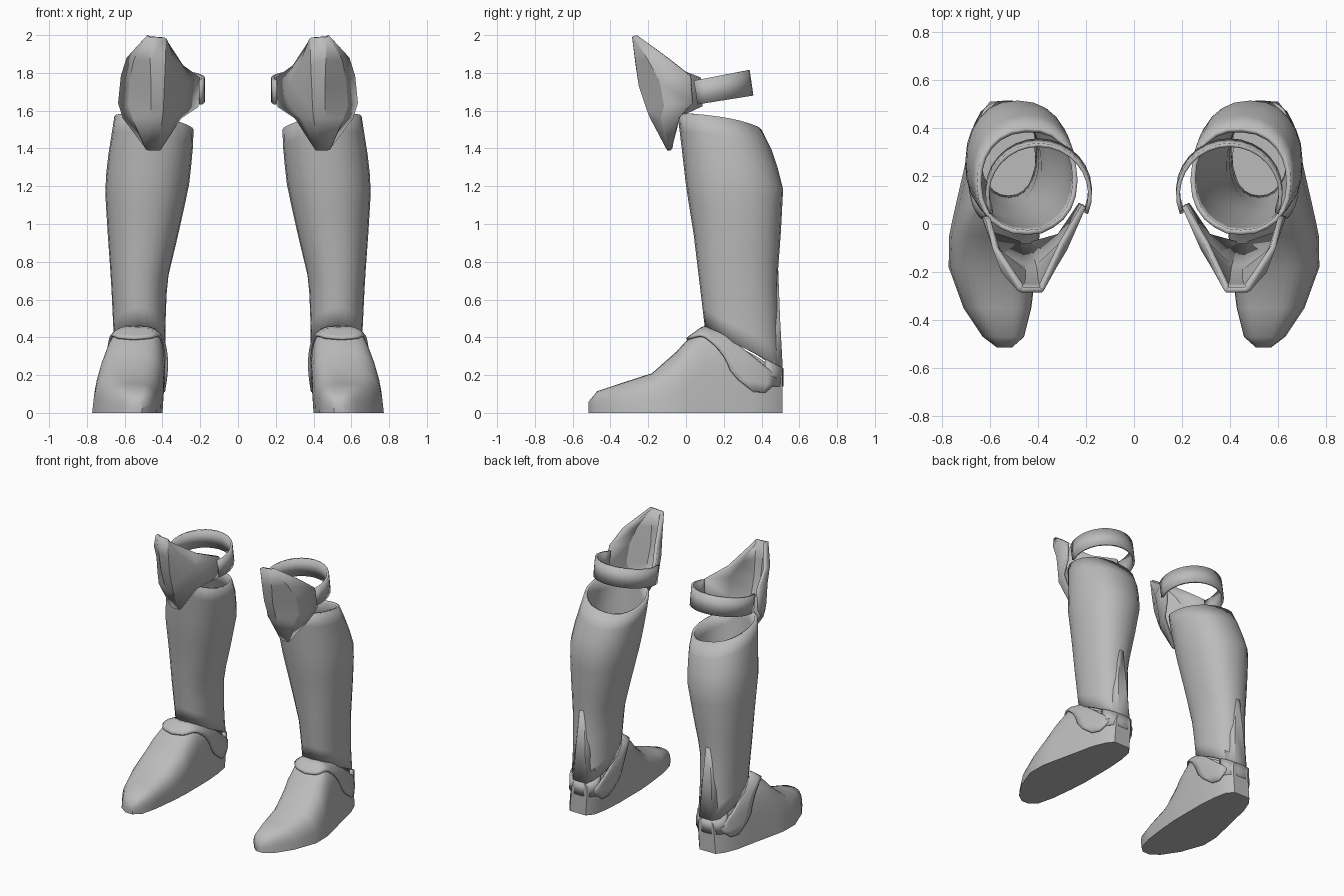
import bpy, bmesh, math
from mathutils import Vector

if "Cube" in bpy.data.objects:
    bpy.data.objects.remove(bpy.data.objects["Cube"])

metal = bpy.data.materials.new("plain grey")
metal.diffuse_color = (0.5, 0.5, 0.5, 1)
metal.use_nodes = True
metal.node_tree.nodes["Principled BSDF"].inputs["Base Color"].default_value = metal.diffuse_color


def lerp_table(table, k):
    """Interpolate rows of (key, values...) at key k."""
    if k <= table[0][0]:
        return table[0][1:]
    for a, b in zip(table, table[1:]):
        if k <= b[0]:
            f = (k - a[0]) / (b[0] - a[0])
            return [p + (q - p) * f for p, q in zip(a[1:], b[1:])]
    return table[-1][1:]


def grid(name, rows, closed=False, caps=False, drop=None, thick=0, angle=35):
    """Skin rows of points, mirrored to both legs; thickness grows inward."""
    bm = bmesh.new()
    vs = [[bm.verts.new(p) for p in r] for r in rows]
    n = len(rows[0])
    for a, b in zip(vs, vs[1:]):
        for i in range(n if closed else n - 1):
            j = (i + 1) % n
            bm.faces.new((a[i], a[j], b[j], b[i]))
    if caps:
        bm.faces.new(vs[0][::-1])
        bm.faces.new(vs[-1])
    bmesh.ops.recalc_face_normals(bm, faces=bm.faces)
    bm.normal_update()
    if not caps:  # open skins: make the normals face away from the leg axis
        c = sum((v.co for v in bm.verts), Vector()) / len(bm.verts)
        if sum((f.calc_center_median() - c).dot(f.normal) * f.calc_area() for f in bm.faces) < 0:
            bmesh.ops.reverse_faces(bm, faces=bm.faces)
    if drop:
        bmesh.ops.delete(bm, geom=[f for f in bm.faces if drop(f)], context='FACES')
    me = bpy.data.meshes.new(name)
    bm.to_mesh(me)
    bm.free()
    ob = bpy.data.objects.new(name, me)
    bpy.context.collection.objects.link(ob)
    me.materials.append(metal)
    bpy.ops.object.select_all(action='DESELECT')
    ob.select_set(True)
    bpy.context.view_layer.objects.active = ob
    bpy.ops.object.shade_smooth_by_angle(angle=math.radians(angle))
    if thick:
        s = ob.modifiers.new("thickness", 'SOLIDIFY')
        s.thickness, s.offset = thick, -1
    m = ob.modifiers.new("other leg", 'MIRROR')
    m.use_axis[0] = True
    m.use_mirror_merge = False
    return ob


# Shoe: y, inner x, outer x, height, roundness
SHOE = [(-.515, .51, .57, .06, .6), (-.47, .46, .63, .115, .6), (-.35, .43, .71, .155, .65),
        (-.18, .41, .772, .21, .65), (-.05, .40, .77, .325, .65), (.0, .40, .76, .38, .6),
        (.09, .40, .74, .445, .55), (.22, .40, .71, .42, .5), (.36, .41, .68, .33, .4),
        (.46, .43, .64, .26, .35), (.51, .47, .60, .235, .3)]


def shoe_point(y, a, grow=0):
    xi, xo, h, e = lerp_table(SHOE, y)
    c, s = math.cos(a), math.sin(a)
    z = (h + grow) * max(s, 0) ** e
    x = (xi + xo) / 2 + ((xo - xi) / 2 + grow) * math.copysign(abs(c) ** e, c)
    return (x - .03 * min(z / .4, 1), y, z)


N = 16
grid("shoe", [[shoe_point(r[0], math.pi * i / N) for i in range(N + 1)] for r in SHOE],
     closed=True, caps=True, angle=40,
     drop=lambda f: f.calc_center_median().y > .12 and f.normal.z > .55)

# Ankle strap: angle from the sole, front y, back y; wide rounded tabs on the sides
STRAP = [(0.06, .36, .42), (.12, .30, .46), (.25, .24, .48), (.45, .21, .48),
         (.7, .16, .38), (1.0, .08, .25), (1.3, .02, .14), (1.571, .0, .10)]
strap = []
for i in range(29):
    a = .06 + (math.pi - .12) * i / 28
    y0, y1 = lerp_table(STRAP, min(a, math.pi - a))
    strap.append([shoe_point(y0 + (y1 - y0) * j / 5, a, .016) for j in range(6)])
grid("ankle_strap", strap, thick=.014)

# Heel strap: continues the strap behind the heel
heel = []
for i in range(13):
    t = math.pi * i / 12
    x, y = .525 + .115 * math.cos(t), .42 + .095 * math.sin(t) ** .7
    heel.append([(x, y, .14), (x, y, .285 - .5 * (y - .42))])
grid("heel_strap", heel, thick=.014)

# Shin guard: z, inner x, outer x, front y, back y
SHIN = [(.24, .385, .66, .12, .51), (.45, .385, .66, .10, .49), (.70, .375, .672, .07, .483),
        (.95, .315, .69, .04, .502), (1.2, .26, .705, .0, .515), (1.38, .24, .685, -.02, .46),
        (1.5, .235, .665, -.035, .40), (1.6, .24, .65, -.045, .36)]
shin = []
M, L = 24, 12
for k in range(L + 1):
    row = []
    for i in range(M):
        a = 2 * math.pi * i / M
        c, s = math.cos(a), math.sin(a)
        low = .345 - .115 * s
        high = 1.535 - .035 * s + .035 * c + (.04 if s < -.9 else 0)
        z = low + (high - low) * k / L
        xi, xo, yf, yb = lerp_table(SHIN, z)
        row.append(((xi + xo) / 2 + (xo - xi) / 2 * math.copysign(abs(c) ** .9, c),
                    (yf + yb) / 2 + (yb - yf) / 2 * math.copysign(abs(s) ** .9, s), z))
    shin.append(row)
grid("shin_guard", shin, closed=True, thick=.02)

# Tendon plate: narrow wedge up the back of the shin guard
grid("tendon_plate", [[(.52 - w, y - .05, z), (.52 - w * .5, y, z), (.52 + w * .5, y, z), (.52 + w, y - .05, z)]
                      for z, y, w in ((.76, .488, .03), (.5, .498, .075), (.24, .512, .10))], thick=.012)

# Knee guard: four edge lines from the peak to the lower tip
INNER = [(.375, -.26, 1.97), (.29, -.08, 1.84), (.20, .07, 1.775), (.21, .08, 1.62), (.30, -.05, 1.56), (.41, -.08, 1.39)]
RIDGE_IN = [(.385, -.285, 1.985), (.385, -.268, 1.85), (.39, -.25, 1.73), (.395, -.21, 1.61), (.40, -.19, 1.56), (.425, -.1, 1.39)]
RIDGE_OUT = [(.47, -.285, 1.99), (.465, -.268, 1.86), (.46, -.25, 1.73), (.46, -.21, 1.61), (.46, -.19, 1.56), (.475, -.1, 1.39)]
OUTER = [(.48, -.26, 2.0), (.59, -.10, 1.88), (.62, .02, 1.785), (.635, .03, 1.64), (.61, -.04, 1.56), (.49, -.08, 1.4)]
knee = []
for p in zip(INNER, RIDGE_IN, RIDGE_OUT, OUTER):
    a, b, c, d = map(Vector, p)
    wide = (d - a).length
    mid_in = (a + b) / 2 + Vector((-.04, -.04, 0)) * wide
    mid_out = (c + d) / 2 + Vector((.08, -.06, 0)) * wide
    knee.append([a, mid_in, b, c, mid_out, d])
grid("knee_guard", knee, thick=.022, angle=28)

# Knee band: strap behind the knee joining both ends of the guard
band = []
for i in range(19):
    t = math.radians(-22 + 224 * i / 18)
    x, y = .397 + .222 * math.cos(t), .13 + .215 * math.sin(t)
    low, high = 1.625 + .16 * y, 1.75 + .19 * y
    band.append([(x, y + .012, low), (x, y - .008, high)])
grid("knee_band", band, thick=.016)
